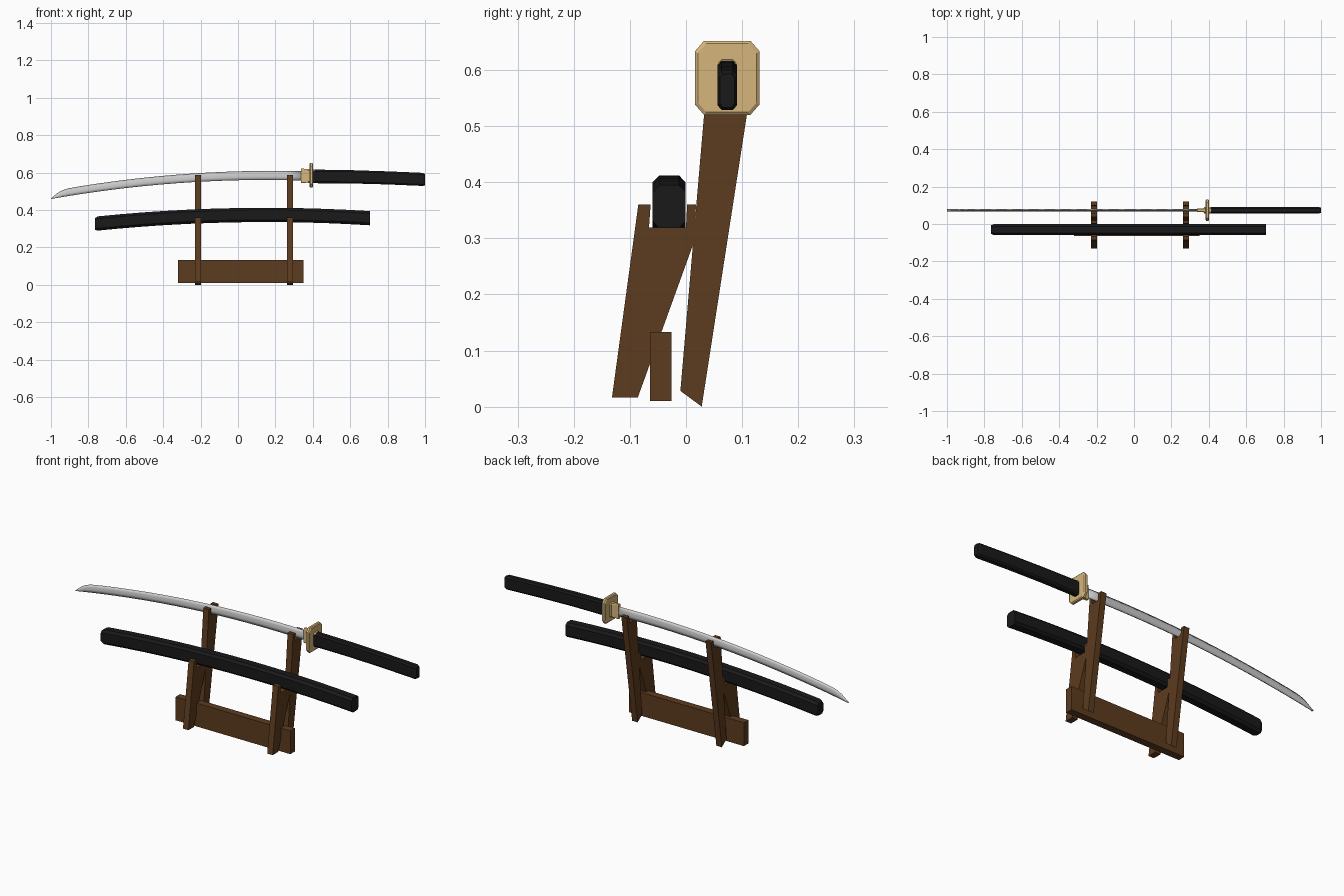
import bpy, bmesh

if "Cube" in bpy.data.objects:
    bpy.data.objects.remove(bpy.data.objects["Cube"])


def material(name, rgb):
    m = bpy.data.materials.new(name)
    m.diffuse_color = (*rgb, 1)
    m.use_nodes = True
    m.node_tree.nodes["Principled BSDF"].inputs["Base Color"].default_value = m.diffuse_color
    return m


WOOD = material("wood", (0.11, 0.045, 0.014))
BLACK = material("black_lacquer", (0.01, 0.01, 0.011))
GOLD = material("brass", (0.67, 0.47, 0.2))


def finish(name, bm, mat=None, smooth=False):
    bmesh.ops.recalc_face_normals(bm, faces=bm.faces)
    for f in bm.faces:
        f.smooth = smooth
    me = bpy.data.meshes.new(name)
    bm.to_mesh(me)
    bm.free()
    ob = bpy.data.objects.new(name, me)
    bpy.context.collection.objects.link(ob)
    if mat:
        me.materials.append(mat)
    return ob


def loft(name, section, stations, y, mat=None, smooth=False):
    """Sweep a (side, up) section along x; stations are (x, z, width, height)."""
    bm = bmesh.new()
    rings = [[bm.verts.new((x, y + s * w, z + u * h)) for s, u in section]
             for x, z, w, h in stations]
    n = len(section)
    for a, b in zip(rings, rings[1:]):
        for i in range(n):
            j = (i + 1) % n
            bm.faces.new((a[i], a[j], b[j], b[i]))
    bm.faces.new(rings[0])
    bm.faces.new(rings[-1])
    return finish(name, bm, mat, smooth)


def plank(name, outline, x0, x1, mat):
    """Extrude a (y, z) outline from x0 to x1."""
    bm = bmesh.new()
    f = bm.faces.new([bm.verts.new((x0, y, z)) for y, z in outline])
    ext = bmesh.ops.extrude_face_region(bm, geom=[f])["geom"]
    bmesh.ops.translate(bm, vec=(x1 - x0, 0, 0),
                        verts=[v for v in ext if isinstance(v, bmesh.types.BMVert)])
    return finish(name, bm, mat)


def octagon(cs, cu):
    a, b = 0.5 - cs, 0.5 - cu
    return [(a, -.5), (.5, -b), (.5, b), (a, .5), (-a, .5), (-.5, b), (-.5, -b), (-a, -.5)]


SWORD_Y = 0.0735

# Stand: two notched front legs, two leaning rear posts, one rail
front_leg = [(-.132, .016), (-.086, .016), (.013, .29), (.018, .36), (.002, .36),
             (0, .319), (-.066, .319), (-.063, .36), (-.085, .36)]
rear_post = [(-.01, .028), (.028, .0), (.119, .588), (.099, .588), (.095, .55),
             (.054, .55), (.057, .588), (.038, .588)]
for side, x in (("left", -.213), ("right", .279)):
    plank("front_leg_" + side, front_leg, x - .016, x + .016, WOOD)
    plank("rear_post_" + side, rear_post, x - .016, x + .016, WOOD)
plank("rail", [(-.064, .01), (-.026, .01), (-.026, .133), (-.064, .133)], -.32, .35, WOOD)

# Scabbard: curved octagonal sweep with a bevelled closed end
xs = [-.75 + 1.455 * i / 12 for i in range(13)]
arc = [(x, .374 - .0565 * (x - .15) ** 2, .059, .076) for x in xs]
tip = (-.765, .326, .045, .062)
loft("scabbard", octagon(.2, .16), [tip] + arc, -.03, BLACK)

# Blade: thick spine below, cutting edge on top, swept to a point
blade_section = [(-.3, 0), (.3, 0), (.5, .35), (.33, .7), (0, 1), (-.33, .7), (-.5, .35)]


def spine(x):
    return .561 - .077 * (x - .15) ** 2


blade = [(x, spine(x), .012, h) for x, h in
         ((-1, .001), (-.985, .013), (-.965, .026), (-.94, .036), (-.91, .041))]
blade += [(x, spine(x), .012, .042 + .008 * (x + .9) / 1.25)
          for x in [-.85 + 1.2 * i / 14 for i in range(15)]]
loft("blade", blade_section, blade, SWORD_Y, smooth=True)

# Collar, spacer and guard
loft("blade_collar", octagon(.15, .06),
     [(.338, .583, .017, .078), (.39, .583, .024, .07)], SWORD_Y, GOLD)
loft("guard_spacer", octagon(.2, .1),
     [(.375, .582, .034, .074), (.412, .581, .034, .074)], SWORD_Y, GOLD)
loft("guard", octagon(.14, .14),
     [(.383, .586, .105, .122), (.387, .586, .115, .132),
      (.398, .586, .115, .132), (.402, .586, .105, .122)], SWORD_Y, GOLD)

# Handle: gently drooping octagonal grip with a bevelled pommel
loft("handle", octagon(.2, .12),
     [(.402, .580, .035, .073), (.6, .578, .035, .071), (.8, .572, .035, .07),
      (.988, .564, .035, .07), (1.0, .563, .026, .06)], SWORD_Y, BLACK)
